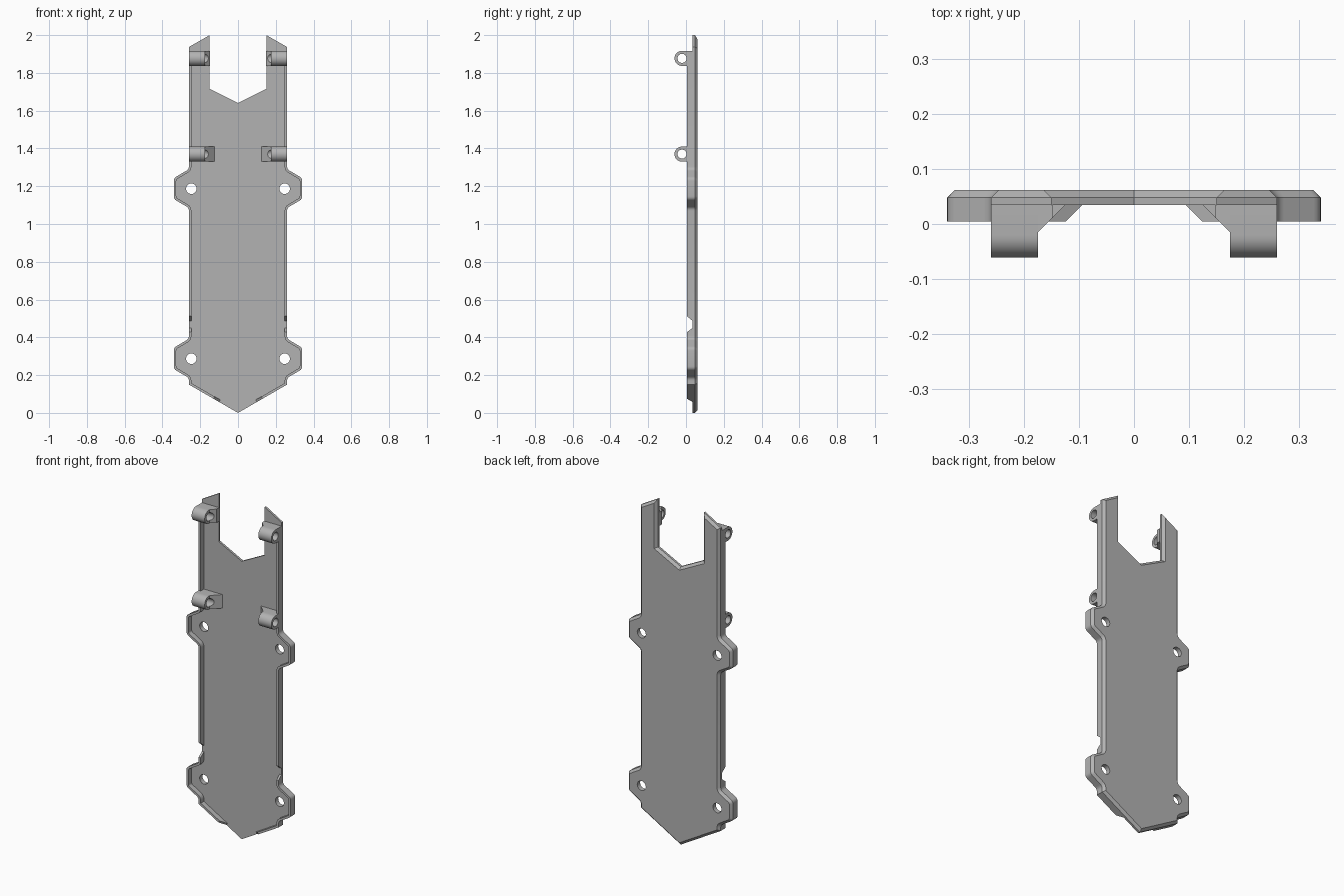
import bpy, bmesh, math
from mathutils import Vector

if "Cube" in bpy.data.objects:
    bpy.data.objects.remove(bpy.data.objects["Cube"], do_unlink=True)

grey = bpy.data.materials.new("matte grey")
grey.use_nodes = True
grey.diffuse_color = (0.45, 0.45, 0.45, 1)
grey.node_tree.nodes["Principled BSDF"].inputs["Base Color"].default_value = grey.diffuse_color

FRONT, PLATE, EDGE, BACK = 0.005, 0.035, 0.048, 0.062
WALL = 0.013


def loft(name, rings):
    """Closed solid through a list of equal-length vertex rings."""
    bm = bmesh.new()
    loops = [[bm.verts.new(p) for p in ring] for ring in rings]
    for a, b in zip(loops, loops[1:]):
        for i in range(len(a)):
            j = (i + 1) % len(a)
            bm.faces.new((a[i], a[j], b[j], b[i]))
    bm.faces.new(loops[0][::-1])
    bm.faces.new(loops[-1])
    bmesh.ops.recalc_face_normals(bm, faces=bm.faces)
    mesh = bpy.data.meshes.new(name)
    bm.to_mesh(mesh)
    bm.free()
    mesh.materials.append(grey)
    obj = bpy.data.objects.new(name, mesh)
    bpy.context.collection.objects.link(obj)
    return obj


def select(obj):
    bpy.ops.object.select_all(action='DESELECT')
    obj.select_set(True)
    bpy.context.view_layer.objects.active = obj


def drill(obj, centre, radius, depth, rotation):
    """Cut a round hole and remove the cutter."""
    bpy.ops.mesh.primitive_cylinder_add(vertices=24, radius=radius, depth=depth,
                                        location=centre, rotation=rotation)
    cutter = bpy.context.object
    cutter.hide_render = True
    cutter.data.materials.append(grey)
    mod = obj.modifiers.new("hole", 'BOOLEAN')
    mod.operation, mod.solver, mod.object = 'DIFFERENCE', 'EXACT', cutter
    select(obj)
    bpy.ops.object.modifier_apply(modifier=mod.name)
    bpy.data.objects.remove(cutter, do_unlink=True)


def finish(obj):
    select(obj)
    bpy.ops.object.shade_smooth_by_angle(angle=math.radians(28))


def rounded(points, trim=0.015, steps=4):
    """Round the inner corners of an open path."""
    out = [points[0]]
    for a, p, b in zip(points, points[1:], points[2:]):
        s, e = p + (a - p).normalized() * trim, p + (b - p).normalized() * trim
        for k in range(steps + 1):
            t = k / steps
            out.append(s * (1 - t) ** 2 + p * 2 * t * (1 - t) + e * t * t)
    return out + [points[-1]]


def offset(points, d, closed):
    """Mitred offset to the left of the path."""
    out, n = [], len(points)
    for i, p in enumerate(points):
        prev = points[i - 1] if closed or i else None
        nxt = points[(i + 1) % n] if closed or i < n - 1 else None
        u = (p - prev).normalized() if prev is not None else (nxt - p).normalized()
        v = (nxt - p).normalized() if nxt is not None else u
        nu, nv = Vector((-u.y, u.x)), Vector((-v.y, v.x))
        out.append(p + (nu + nv) * (d / (1 + nu.dot(nv))))
    return out


def at(points, y, side=1):
    return [(p.x * side, y, p.y) for p in points]


# Half outline: lower lug, upper lug, prong and notch
def lug(bottom, top):
    rise = 0.047
    return [(0.26, bottom), (0.34, bottom + rise), (0.34, top - rise), (0.26, top)]


lower, upper = lug(0.185, 0.392), lug(1.085, 1.29)
V = lambda pts: [Vector(p) for p in pts]
edge_low = rounded(V([(0.26, 0.15)] + lower + [(0.26, 0.5)]))
edge_high = rounded(V([(0.26, 0.5)] + upper + [(0.26, 1.937)]))
half = V([(0, 0)]) + edge_low[:-1] + edge_high[1:] + V([(0.15, 2), (0.15, 1.716), (0, 1.64)])
outline = half + [Vector((-p.x, p.y)) for p in half[-2:0:-1]]

# Back plate with chamfered back edge and screw holes
plate = loft("back_plate", [at(outline, PLATE), at(outline, EDGE),
                            at(offset(outline, 0.014, True), BACK)])
for x in (-0.247, 0.247):
    for z in (0.287, 1.187):
        drill(plate, (x, 0.05, z), 0.028, 0.2, (math.pi / 2, 0, 0))
finish(plate)


# Raised rim, with sloping ends at its gaps
def rim(name, front, back, side):
    fi, bi = offset(front, WALL, False), offset(back, WALL, False)
    corners = zip(at(front, FRONT, side), at(fi, FRONT, side),
                  at(bi, PLATE, side), at(back, PLATE, side))
    finish(loft(name, list(corners)))


def with_ends(path, start, end):
    return V([start]) + path + V([end])


for side, word in ((1, "left"), (-1, "right")):
    low, high = edge_low[:-1], edge_high[1:-1]
    rim("lower_rim_" + word, with_ends(low, (0.13, 0.075), (0.26, 0.427)),
        with_ends(low, (0.1, 0.0577), (0.26, 0.45)), side)
    rim("upper_rim_" + word, with_ends(high, (0.26, 0.512), (0.26, 1.915)),
        with_ends(high, (0.26, 0.487), (0.26, 1.915)), side)

    # Hinge knuckles with sloping gussets
    for level, z, reach in (("upper", 1.877, 0.148), ("lower", 1.37, 0.125)):
        r, cy = 0.04, -0.021
        arc = [(cy - r * math.sin(a), z + r * math.cos(a))
               for a in (math.pi * k / 16 for k in range(17))]
        profile = [(PLATE, z + r)] + arc + [(PLATE, z - r)]
        knuckle = loft(f"{level}_knuckle_{word}",
                       [[(side * x, y, h) for y, h in profile] for x in (0.175, 0.26)])
        slope = [(0.175, -0.015), (0.175, PLATE), (reach, PLATE)]
        if reach > 0.13:
            slope.append((reach, 0.012))
        gusset = loft(f"{level}_gusset_{word}",
                      [[(side * x, y, h) for x, y in slope] for h in (z - r, z + r)])
        for part in (knuckle, gusset):
            drill(part, (side * 0.2, cy, z), 0.024, 0.3, (0, math.pi / 2, 0))
            finish(part)
